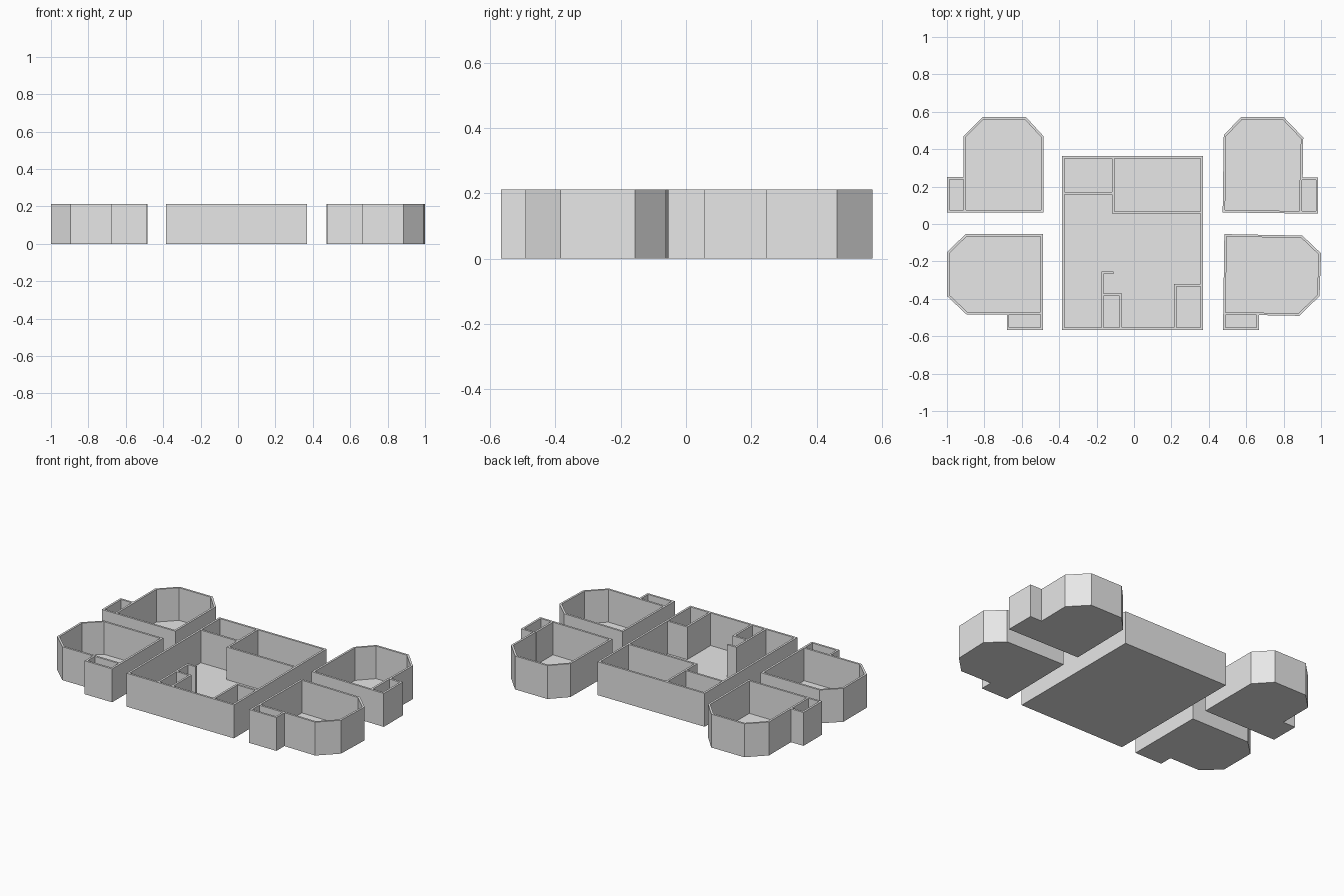
import bpy
import bmesh
from mathutils import Vector

old = bpy.data.objects.get("Cube")
if old:
    bpy.data.objects.remove(old, do_unlink=True)

HEIGHT = 0.212   # top of the walls
FLOOR = 0.005    # floor thickness
T = 0.013        # wall thickness

grey = bpy.data.materials.new("plain_grey")
grey.use_nodes = True
colour = (0.8, 0.8, 0.8, 1)
grey.diffuse_color = colour
grey.node_tree.nodes["Principled BSDF"].inputs["Base Color"].default_value = colour


def finish(name, bm):
    bmesh.ops.recalc_face_normals(bm, faces=bm.faces)
    mesh = bpy.data.meshes.new(name)
    bm.to_mesh(mesh)
    bm.free()
    mesh.materials.append(grey)
    obj = bpy.data.objects.new(name, mesh)
    bpy.context.collection.objects.link(obj)


def inset(points, d):
    """Mitred inward offset of a counter-clockwise outline."""
    result = []
    for i, p in enumerate(points):
        a = (p - points[i - 1]).normalized()
        b = (points[(i + 1) % len(points)] - p).normalized()
        na, nb = Vector((-a.y, a.x)), Vector((-b.y, b.x))
        result.append(p + (na + nb) * d / (1 + na.dot(nb)))
    return result


def tray(name, outline):
    """Walled room with a thin floor, open at the top."""
    outer = [Vector(p) for p in outline]
    inner = inset(outer, T)
    bm = bmesh.new()
    rings = [[bm.verts.new((p.x, p.y, z)) for p in loop]
             for loop, z in ((outer, 0), (outer, HEIGHT), (inner, HEIGHT), (inner, FLOOR))]
    bm.faces.new(rings[0])
    bm.faces.new(rings[-1])
    n = len(outer)
    for low, high in zip(rings, rings[1:]):
        for i in range(n):
            j = (i + 1) % n
            bm.faces.new((low[i], low[j], high[j], high[i]))
    finish(name, bm)


def partition(name, x0, x1, y0, y1):
    bm = bmesh.new()
    bmesh.ops.create_cube(bm, size=1)
    for v in bm.verts:
        v.co = (x0 if v.co.x < 0 else x1, y0 if v.co.y < 0 else y1,
                FLOOR if v.co.z < 0 else HEIGHT)
    finish(name, bm)


# Central hall
L, R, B, F = -0.385, 0.368, 0.363, -0.567
tray("hall_shell", [(L, F), (R, F), (R, B), (L, B)])
l, r, b, f = L + T, R - T, B - T, F + T

# Back rooms of the hall
partition("back_divider", -0.118, -0.118 + T, 0.055, b)
partition("back_left_wall", l, -0.118, 0.158, 0.158 + T)
partition("back_right_wall", -0.118 + T, r, 0.055, 0.055 + T)

# Front cubicles of the hall
partition("front_long_wall", -0.175, -0.175 + T, f, -0.255)
partition("front_stub_wall", -0.175 + T, -0.11, -0.255 - T, -0.255)
partition("front_cubicle_back", -0.175 + T, -0.065, -0.385, -0.385 + T)
partition("front_cubicle_side", -0.065 - T, -0.065, f, -0.385)
partition("front_corner_side", 0.215, 0.215 + T, f, -0.32)
partition("front_corner_back", 0.215 + T, r, -0.32 - T, -0.32)

# Bay rooms with a closet each
tray("back_right_bay", [
    (-0.484, 0.062), (-0.484, 0.47), (-0.578, 0.572), (-0.81, 0.572),
    (-0.912, 0.47), (-0.912, 0.25), (-1, 0.25), (-1, 0.062)])
partition("back_right_closet_wall", -0.912, -0.912 + T, 0.062 + T, 0.25 - T)

tray("back_left_bay", [
    (0.474, 0.062), (0.985, 0.055), (0.985, 0.248), (0.902, 0.248),
    (0.905, 0.462), (0.8, 0.572), (0.572, 0.572), (0.48, 0.475)])
partition("back_left_closet_wall", 0.899 - T, 0.899, 0.057 + T, 0.248 - T)

tray("front_right_bay", [
    (-0.487, -0.567), (-0.487, -0.054), (-0.9, -0.054), (-1, -0.15),
    (-1, -0.385), (-0.895, -0.484), (-0.68, -0.484), (-0.68, -0.567)])
partition("front_right_closet_wall", -0.68 + T, -0.487 - T, -0.484, -0.484 + T)

tray("front_left_bay", [
    (0.476, -0.567), (0.667, -0.567), (0.667, -0.487), (0.885, -0.491),
    (0.992, -0.385), (1, -0.157), (0.9, -0.062), (0.483, -0.054)])
partition("front_left_closet_wall", 0.477 + T, 0.667 - T, -0.486, -0.486 + T)
